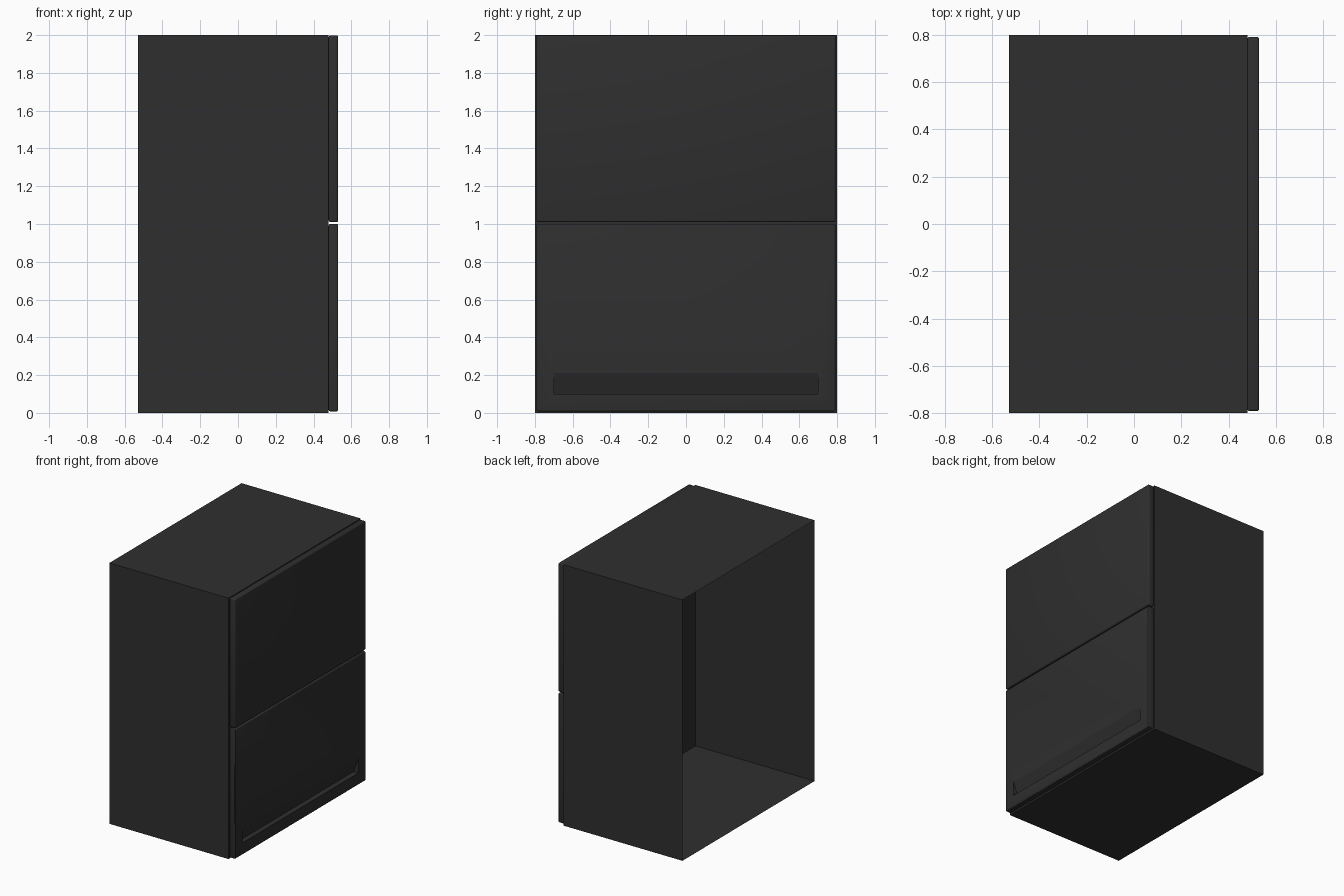
import bpy, bmesh, math

if "Cube" in bpy.data.objects:
    bpy.data.objects.remove(bpy.data.objects["Cube"])

dark = bpy.data.materials.new("dark_grey")
dark.diffuse_color = (0.028, 0.028, 0.028, 1)
dark.use_nodes = True
dark.node_tree.nodes["Principled BSDF"].inputs["Base Color"].default_value = dark.diffuse_color

HALF_X, HALF_Y, FRONT = 0.53, 0.80, 0.48


def add_object(name, bm):
    mesh = bpy.data.meshes.new(name)
    bmesh.ops.recalc_face_normals(bm, faces=bm.faces)
    bm.to_mesh(mesh)
    bm.free()
    mesh.materials.append(dark)
    obj = bpy.data.objects.new(name, mesh)
    bpy.context.collection.objects.link(obj)
    return obj


def box(x0, x1, y, z0, z1):
    bm = bmesh.new()
    bmesh.ops.create_cube(bm, size=1)
    for v in bm.verts:
        v.co = (x1 if v.co.x > 0 else x0,
                y if v.co.y > 0 else -y,
                z1 if v.co.z > 0 else z0)
    return bm


def activate(obj):
    bpy.ops.object.select_all(action='DESELECT')
    obj.select_set(True)
    bpy.context.view_layer.objects.active = obj


# Thin-walled cabinet shell, open at the back
bm = box(-HALF_X, FRONT, HALF_Y, 0, 2)
back = [f for f in bm.faces if f.calc_center_median().x < -HALF_X + 0.001]
bmesh.ops.delete(bm, geom=back, context='FACES_ONLY')
add_object("cabinet_shell", bm)


# Front panels with softened edges
def panel(name, z0, z1):
    bm = box(FRONT, HALF_X, 0.792, z0, z1)
    bmesh.ops.bevel(bm, geom=bm.edges[:], offset=0.009, segments=3,
                    profile=0.5, affect='EDGES')
    return add_object(name, bm)


lower = panel("lower_panel", 0.008, 1.0)
upper = panel("upper_panel", 1.01, 1.998)

# Wedge cutter: finger pull with a level floor and a sloping rear face
x_out, depth, z0, z1 = HALF_X + 0.02, 0.04, 0.10, 0.21
profile = [(HALF_X, z1), (HALF_X - depth, z0), (x_out, z0), (x_out, z1)]
bm = bmesh.new()
face = bm.faces.new([bm.verts.new((x, -0.70, z)) for x, z in profile])
ext = bmesh.ops.extrude_face_region(bm, geom=[face])
bmesh.ops.translate(bm, vec=(0, 1.40, 0),
                    verts=[g for g in ext["geom"] if isinstance(g, bmesh.types.BMVert)])
cutter = add_object("finger_pull_cutter", bm)
cutter.hide_render = True

cut = lower.modifiers.new("finger_pull", 'BOOLEAN')
cut.operation = 'DIFFERENCE'
cut.solver = 'EXACT'
cut.object = cutter
activate(lower)
bpy.ops.object.modifier_apply(modifier=cut.name)
bpy.data.objects.remove(cutter)

# Smooth the rounded panel edges, keep the recess crisp
for obj, angle in ((lower, 18), (upper, 35)):
    activate(obj)
    bpy.ops.object.shade_smooth_by_angle(angle=math.radians(angle))
